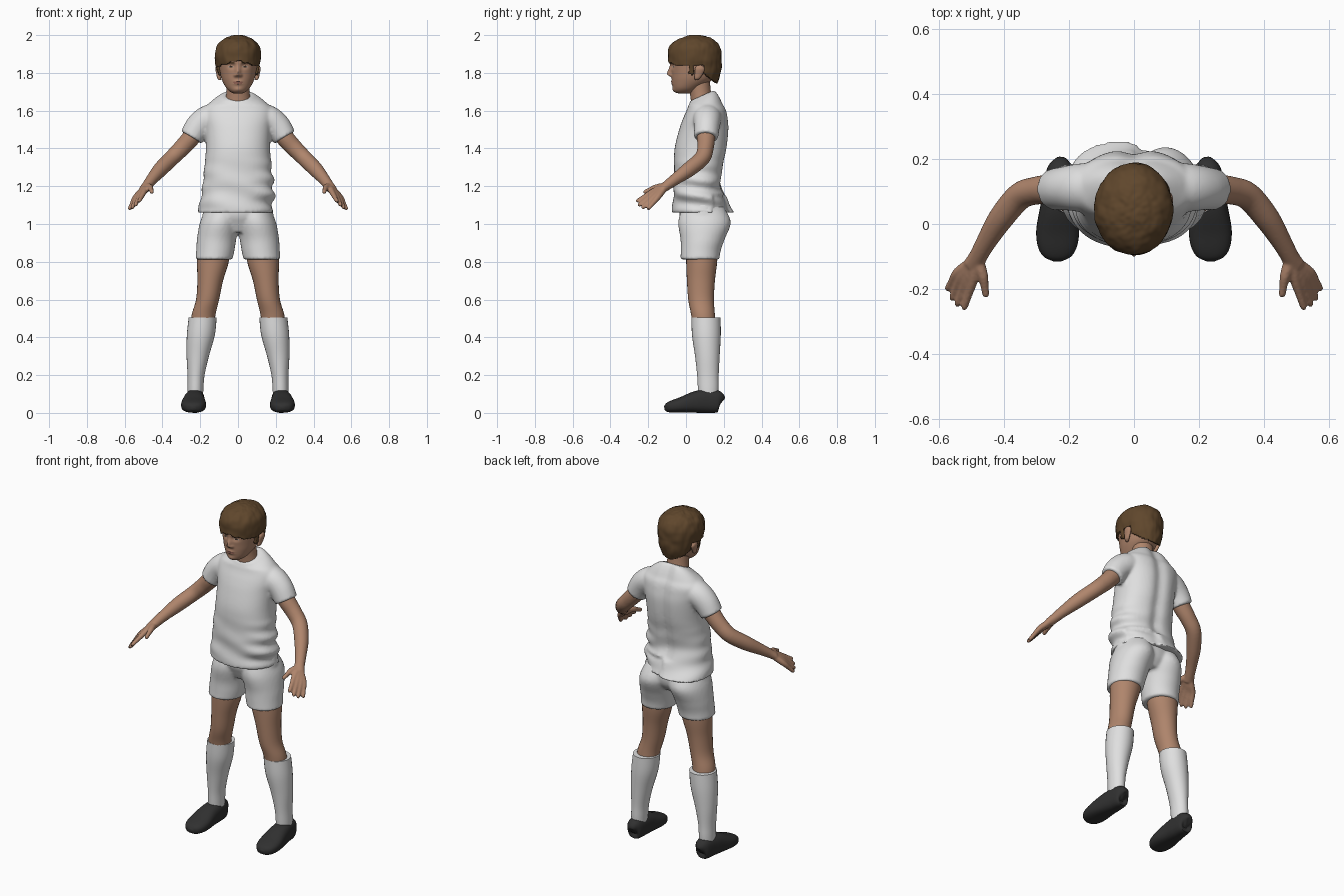
import bpy, bmesh, math
from mathutils import Vector, noise


def material(name, rgb):
    m = bpy.data.materials.new(name)
    m.diffuse_color = (*rgb, 1)
    return m


SKIN = material("skin", (0.43, 0.235, 0.15))
LIP = material("lip", (0.30, 0.13, 0.095))
HAIR = material("brown_hair", (0.115, 0.062, 0.025))
EYE = material("dark_eye", (0.035, 0.022, 0.015))
EYE_WHITE = material("eye_white", (0.42, 0.36, 0.32))
CLOTH = material("white_cloth", (0.74, 0.74, 0.74))
SHOE = material("black_leather", (0.03, 0.03, 0.03))
BOTH = (1, -1)


def spline(keys, sub):
    """Smoothly interpolate rows of (x, y, z, ru, rv)."""
    out = []
    for i in range(len(keys) - 1):
        a, b, c, d = (keys[max(0, min(len(keys) - 1, i + j))] for j in (-1, 0, 1, 2))
        for k in range(sub):
            t = k / sub
            out.append([q + 0.5 * t * (r - p + t * (2 * p - 5 * q + 4 * r - s + t * (3 * (q - r) + s - p)))
                        for p, q, r, s in zip(a, b, c, d)])
    return out + [list(keys[-1])]


def loft(bm, keys, n=28, sub=5, flat=True, sides=(1,), power=1.0, fn=None):
    """Skin rings along a path; flat rings are horizontal, others follow the path."""
    rows = spline(keys, sub)
    for s in sides:
        rings = []
        for i, (x, y, z, ru, rv) in enumerate(rows):
            u, v = Vector((1, 0, 0)), Vector((0, 1, 0))
            if not flat:
                t = Vector(rows[min(i + 1, len(rows) - 1)][:3]) - Vector(rows[max(i - 1, 0)][:3])
                u = t.cross(Vector((0, 0, 1))).normalized()
                v = u.cross(t).normalized()
            ring = []
            for k in range(n):
                a = 2 * math.pi * k / n
                c, d = (math.copysign(abs(w) ** power, w) for w in (math.cos(a), math.sin(a)))
                p = Vector((x, y, z)) + u * c * max(ru, 0.001) + v * d * max(rv, 0.001)
                p.x *= s
                if fn:
                    p = fn(p)
                ring.append(bm.verts.new(p))
            rings.append(ring)
        for r0, r1 in zip(rings, rings[1:]):
            for k in range(n):
                bm.faces.new((r0[k], r0[(k + 1) % n], r1[(k + 1) % n], r1[k]))
        bm.faces.new(rings[0])
        bm.faces.new(rings[-1])


def finish(bm, name, mats, voxel=0, smooth=3):
    bmesh.ops.recalc_face_normals(bm, faces=bm.faces[:])
    me = bpy.data.meshes.new(name)
    bm.to_mesh(me)
    bm.free()
    for m in mats:
        me.materials.append(m)
    ob = bpy.data.objects.new(name, me)
    bpy.context.collection.objects.link(ob)
    bpy.ops.object.select_all(action='DESELECT')
    ob.select_set(True)
    bpy.context.view_layer.objects.active = ob
    bpy.ops.object.shade_smooth_by_angle(angle=math.radians(50))
    if voxel:   # fuse overlapping volumes into one skin
        r = ob.modifiers.new("fuse", 'REMESH')
        r.mode, r.voxel_size, r.use_smooth_shade = 'VOXEL', voxel, True
        f = ob.modifiers.new("soften", 'SMOOTH')
        f.factor, f.iterations = 0.5, smooth
    return ob


def bump(v, centre, width):
    return math.exp(-((v - centre) / width) ** 2)


# Shirt: torso with folds, plus two sleeves
def cloth(p):
    low = max(0, min(1, (1.36 - p.z) / 0.15))
    side = 0.3 + 0.7 * max(0, min(1, p.x / 0.15 + 0.2))
    p.x += 0.011 * low * side * math.sin(72 * p.z + 9 * p.y) * min(1, abs(p.x) / 0.1)
    p.y += 0.004 * low * math.sin(45 * p.z + 14 * p.x)
    if p.y > 0.09 and p.z > 1.15:                 # spine groove
        p.y -= 0.016 * bump(p.x, 0, 0.035) * min(1, (p.y - 0.09) / 0.08)
    if p.y > 0.15 and p.z < 1.15:                 # uneven tail
        p.y -= 0.02 * max(0, min(1, p.x / 0.02))
    if p.z > 1.63:                                # neckline falls to the front
        p.z += (p.y - 0.085) * 0.45 * min(1, (p.z - 1.63) / 0.04)
    return p


bm = bmesh.new()
loft(bm, [(-0.02, 0.092, 1.06, 0.197, 0.165), (-0.006, 0.078, 1.12, 0.194, 0.147),
          (0, 0.062, 1.2, 0.188, 0.128), (0, 0.067, 1.3, 0.178, 0.131),
          (0, 0.08, 1.4, 0.170, 0.140), (0, 0.097, 1.5, 0.175, 0.133),
          (0, 0.105, 1.56, 0.185, 0.120), (0, 0.11, 1.61, 0.182, 0.103),
          (0, 0.10, 1.65, 0.135, 0.083), (0, 0.087, 1.68, 0.080, 0.066)],
     n=72, sub=10, power=0.88, fn=cloth)
loft(bm, [(0.09, 0.112, 1.575, 0.075, 0.072), (0.16, 0.112, 1.555, 0.075, 0.073),
          (0.21, 0.11, 1.515, 0.068, 0.070), (0.247, 0.106, 1.458, 0.064, 0.063)],
     flat=False, sides=BOTH)
finish(bm, "shirt", [CLOTH], 0.009)

# Shorts: hips and two short legs
bm = bmesh.new()
loft(bm, [(0, 0.085, 1.12, 0.172, 0.115), (0, 0.09, 1.05, 0.188, 0.125),
          (0, 0.095, 1.0, 0.180, 0.112), (0, 0.09, 0.955, 0.11, 0.085)], n=40)
loft(bm, [(0.08, 0.09, 1.09, 0.085, 0.11), (0.096, 0.098, 1.01, 0.105, 0.139),
          (0.113, 0.088, 0.92, 0.104, 0.117), (0.120, 0.078, 0.86, 0.101, 0.106),
          (0.127, 0.074, 0.812, 0.098, 0.103)], n=36, sides=BOTH)
finish(bm, "shorts", [CLOTH], 0.009, 2)

# Bare legs, socks and shoes
bm = bmesh.new()
loft(bm, [(0.125, 0.085, 0.9, 0.086, 0.084), (0.133, 0.083, 0.8, 0.084, 0.082),
          (0.147, 0.079, 0.7, 0.068, 0.074), (0.161, 0.080, 0.6, 0.061, 0.068),
          (0.182, 0.09, 0.52, 0.063, 0.063), (0.19, 0.10, 0.44, 0.062, 0.062)], sides=BOTH)
finish(bm, "legs", [SKIN])
bm = bmesh.new()
loft(bm, [(0.187, 0.106, 0.505, 0.074, 0.077), (0.197, 0.108, 0.41, 0.074, 0.076),
          (0.213, 0.113, 0.3, 0.059, 0.065), (0.222, 0.116, 0.2, 0.045, 0.057),
          (0.225, 0.118, 0.13, 0.042, 0.055), (0.226, 0.118, 0.06, 0.04, 0.05)], sides=BOTH)
finish(bm, "socks", [CLOTH])
bm = bmesh.new()
loft(bm, [(0.225, 0.187, 0.055, 0.012, 0.02), (0.226, 0.174, 0.060, 0.040, 0.056),
          (0.228, 0.11, 0.062, 0.050, 0.062), (0.232, 0.05, 0.057, 0.057, 0.057),
          (0.235, -0.02, 0.043, 0.066, 0.042), (0.236, -0.07, 0.034, 0.060, 0.033),
          (0.236, -0.1, 0.028, 0.042, 0.024), (0.236, -0.115, 0.026, 0.012, 0.01)],
     flat=False, sides=BOTH, power=0.78)
finish(bm, "shoes", [SHOE])

# Arms: sleeve to wrist, palm, fingers running from the wrist to their tips
bm = bmesh.new()
loft(bm, [(0.2, 0.108, 1.52, 0.05, 0.05), (0.25, 0.106, 1.455, 0.048, 0.048),
          (0.30, 0.103, 1.40, 0.043, 0.045), (0.352, 0.085, 1.348, 0.042, 0.042),
          (0.41, 0.017, 1.29, 0.039, 0.040), (0.455, -0.055, 1.238, 0.031, 0.031),
          (0.48, -0.10, 1.205, 0.028, 0.026), (0.498, -0.13, 1.182, 0.03, 0.022)],
     flat=False, sides=BOTH)
wrist = Vector((0.482, -0.105, 1.203))
fingers = [((0.496, -0.175, 1.172), (0.525, -0.264, 1.118)), ((0.515, -0.172, 1.158), (0.546, -0.254, 1.096)),
           ((0.532, -0.165, 1.146), (0.562, -0.234, 1.082)), ((0.545, -0.152, 1.138), (0.576, -0.204, 1.076)),
           ((0.464, -0.165, 1.192), (0.455, -0.226, 1.166))]
for knuckle, tip in fingers:
    k, t = Vector(knuckle), Vector(tip)
    pts = [(wrist, 0.017), (wrist.lerp(k, 0.55), 0.018), (k, 0.0155), (k.lerp(t, 0.5), 0.0125),
           (k.lerp(t, 0.9), 0.0105), (t, 0.004)]
    loft(bm, [(*p, r, r) for p, r in pts], n=14, flat=False, sides=BOTH)
finish(bm, "arms", [SKIN], 0.006, 2)

# Neck
bm = bmesh.new()
loft(bm, [(0, 0.09, 1.6, 0.075, 0.06), (0, 0.084, 1.65, 0.067, 0.058),
          (0, 0.076, 1.70, 0.061, 0.056), (0, 0.068, 1.76, 0.06, 0.058)])
finish(bm, "neck", [SKIN])


# Head with nose, eye sockets, lips and chin pushed out of the face
def face(p):
    if p.y < 0:
        x, z = abs(p.x), p.z
        nose = bump(z, 1.793, 0.012 if z < 1.793 else 0.034)
        d = -0.024 * nose * bump(x, 0, 0.013) - 0.008 * bump(z, 1.787, 0.009) * bump(x, 0.015, 0.008)
        d += 0.012 * bump(x, 0.034, 0.019) * bump(z, 1.836, 0.013)
        d -= 0.005 * bump(x, 0.038, 0.011) * bump(z, 1.834, 0.007)
        d -= 0.004 * bump(x, 0.034, 0.025) * bump(z, 1.857, 0.008)
        d -= 0.008 * bump(x, 0, 0.022) * bump(z, 1.748, 0.011)
        d += 0.006 * bump(x, 0, 0.022) * bump(z, 1.748, 0.0025)
        d -= 0.006 * bump(x, 0, 0.022) * bump(z, 1.712, 0.012)
        p.y += d
    return p


bm = bmesh.new()
loft(bm, [(0, 0.0, 1.690, 0.018, 0.03), (0, -0.006, 1.698, 0.038, 0.052), (0, 0.004, 1.72, 0.062, 0.072),
          (0, 0.03, 1.76, 0.084, 0.104), (0, 0.041, 1.80, 0.095, 0.118), (0, 0.045, 1.85, 0.103, 0.128),
          (0, 0.045, 1.90, 0.106, 0.129), (0, 0.045, 1.94, 0.096, 0.116), (0, 0.048, 1.97, 0.06, 0.075),
          (0, 0.05, 1.984, 0.01, 0.01)], n=160, sub=12, power=0.95, fn=face)
for f in bm.faces:
    c = f.calc_center_median()
    x, z = abs(c.x), c.z
    if c.y < 0:
        if ((x - 0.038) / 0.015) ** 2 + ((z - 1.834) / 0.0055) ** 2 < 1:
            f.material_index = 3 if abs(x - 0.038) < 0.007 or z > 1.8365 else 4
        elif 0.017 < x < 0.060 and abs(z - 1.855 + 5 * (x - 0.038) ** 2) < 0.0038:
            f.material_index = 2
        elif (x / 0.025) ** 2 + ((z - 1.748) / 0.0075) ** 2 < 1:
            f.material_index = 1
finish(bm, "head", [SKIN, LIP, HAIR, EYE, EYE_WHITE])

# Ears
bm = bmesh.new()
loft(bm, [(0.094, 0.055, 1.762, 0.006, 0.007), (0.100, 0.060, 1.772, 0.010, 0.015),
          (0.104, 0.068, 1.795, 0.011, 0.022), (0.107, 0.073, 1.82, 0.013, 0.026),
          (0.106, 0.073, 1.836, 0.010, 0.017), (0.104, 0.072, 1.842, 0.003, 0.004)], n=20, sides=BOTH)
finish(bm, "ears", [SKIN])


# Hair cap trimmed along a hairline
def strands(p):
    c = Vector((0, 0.046, 1.87))
    d = (p - c).normalized()
    return p + d * (0.005 * noise.noise(p * 22) + 0.002 * noise.noise(Vector((p.x * 60, p.y * 60, p.z * 12))))


def hairline(p):
    if p.y < 0.015:
        return 1.866 - 0.28 * abs(p.x) + 0.003 * math.sin(130 * p.x)
    if p.y < 0.042:
        return 1.79
    if p.y < 0.096:
        return 1.838
    return 1.79 - (p.y - 0.1) * 0.7


bm = bmesh.new()
loft(bm, [(0, 0.055, 1.73, 0.085, 0.105), (0, 0.048, 1.80, 0.107, 0.136), (0, 0.046, 1.86, 0.119, 0.142),
          (0, 0.046, 1.91, 0.120, 0.141), (0, 0.047, 1.95, 0.106, 0.126), (0, 0.05, 1.98, 0.074, 0.09),
          (0, 0.05, 1.995, 0.036, 0.046), (0, 0.05, 2.0, 0.003, 0.003)], n=120, sub=11, fn=strands)
gone = [f for f in bm.faces if f.calc_center_median().z < hairline(f.calc_center_median())]
bmesh.ops.delete(bm, geom=gone, context='FACES')
hair = finish(bm, "hair", [HAIR])
thick = hair.modifiers.new("thickness", 'SOLIDIFY')
thick.thickness, thick.offset = 0.012, -1
